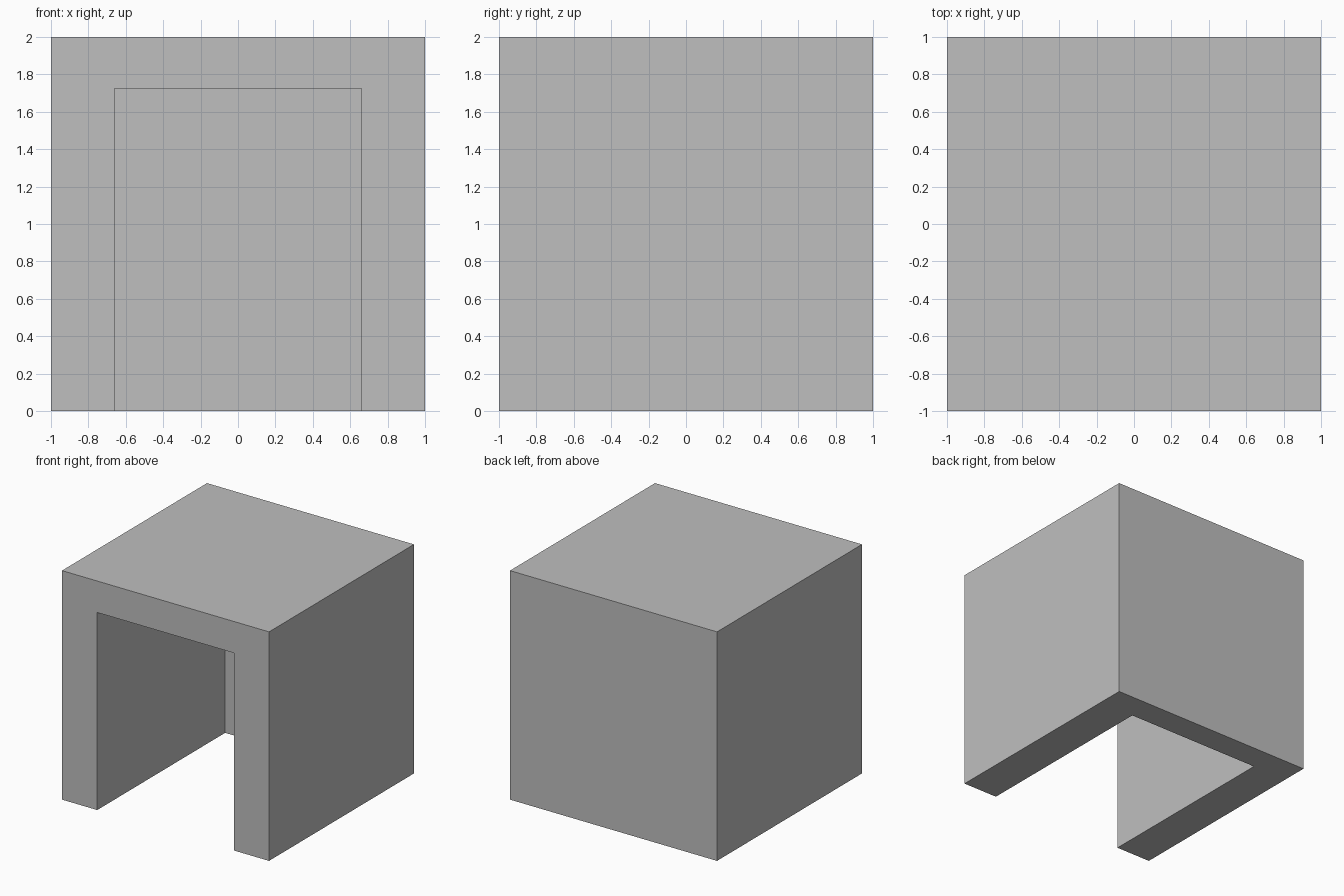
import bpy

old = bpy.data.objects.get("Cube")
if old:
    bpy.data.objects.remove(old, do_unlink=True)

SIZE = 2.0
OPEN_HALF_WIDTH = 0.66
OPEN_HEIGHT = 1.725
BACK_INNER_Y = 0.765


def flat_material(name, colour):
    mat = bpy.data.materials.new(name)
    mat.use_nodes = True
    mat.diffuse_color = colour
    mat.node_tree.nodes["Principled BSDF"].inputs["Base Color"].default_value = colour
    return mat


def box(name, low, high):
    centre = [(a + b) / 2 for a, b in zip(low, high)]
    bpy.ops.mesh.primitive_cube_add(size=1, location=centre)
    obj = bpy.context.object
    obj.name = name
    obj.scale = [b - a for a, b in zip(low, high)]
    bpy.ops.object.transform_apply(location=True, rotation=False, scale=True)
    return obj


# Solid outer block
half = SIZE / 2
shell = box("shelter_shell", (-half, -half, 0), (half, half, SIZE))
shell.data.materials.append(flat_material("plain grey", (0.52, 0.52, 0.52, 1)))

# Hollow that is open at the front and underneath
cutter = box("hollow_cutter", (-OPEN_HALF_WIDTH, -half - 0.2, -0.2),
             (OPEN_HALF_WIDTH, BACK_INNER_Y, OPEN_HEIGHT))
cutter.hide_render = True

cut = shell.modifiers.new("hollow", "BOOLEAN")
cut.operation = "DIFFERENCE"
cut.solver = "EXACT"
cut.object = cutter

bpy.ops.object.select_all(action="DESELECT")
shell.select_set(True)
bpy.context.view_layer.objects.active = shell
bpy.ops.object.modifier_apply(modifier=cut.name)
bpy.data.objects.remove(cutter, do_unlink=True)
